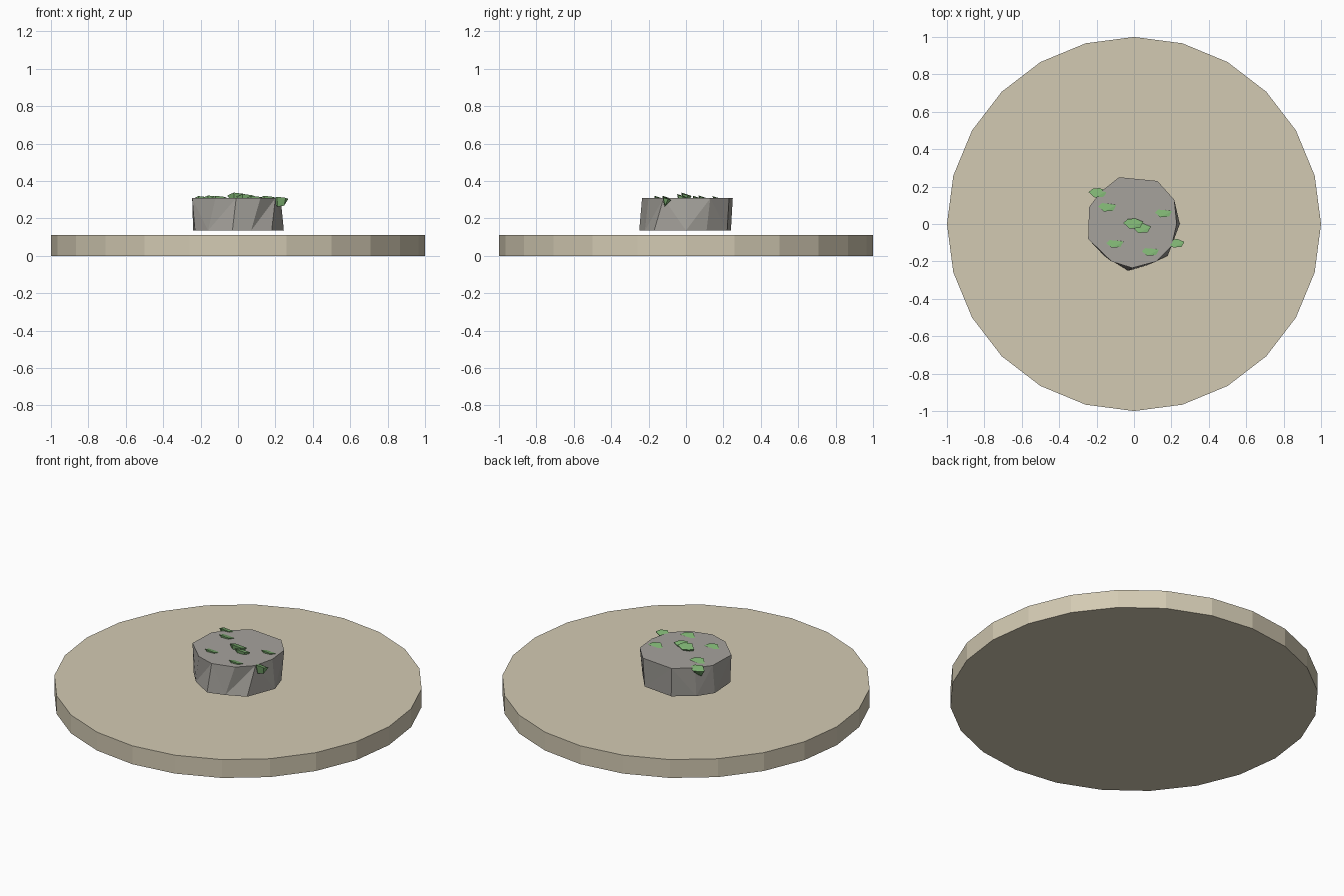
import bpy, bmesh, math
from mathutils import Vector

if "Cube" in bpy.data.objects:
    bpy.data.objects.remove(bpy.data.objects["Cube"])


def material(name, rgb):
    m = bpy.data.materials.new(name)
    m.diffuse_color = (*rgb, 1)
    m.use_nodes = True
    m.node_tree.nodes["Principled BSDF"].inputs["Base Color"].default_value = m.diffuse_color
    return m


SAND = material("sand", (0.65, 0.59, 0.45))
STONE = material("grey stone", (0.38, 0.365, 0.335))
MOSS = material("moss green", (0.21, 0.45, 0.17))


def finish(bm, name, mat):
    bmesh.ops.recalc_face_normals(bm, faces=bm.faces)
    mesh = bpy.data.meshes.new(name)
    bm.to_mesh(mesh)
    bm.free()
    mesh.materials.append(mat)
    ob = bpy.data.objects.new(name, mesh)
    bpy.context.collection.objects.link(ob)
    return ob


# Round sand base with 24 sides
bpy.ops.mesh.primitive_cylinder_add(vertices=24, radius=1, depth=0.11,
                                    location=(0, 0, 0.055))
base = bpy.context.object
base.name = "sand_base"
base.data.materials.append(SAND)

# Chipped rock: two uneven outlines joined by slanting facets
top = [(-0.24, 0.09), (-0.245, -0.08), (-0.12, -0.20), (-0.01, -0.235),
       (0.12, -0.20), (0.20, -0.12), (0.228, 0.0), (0.215, 0.13),
       (0.125, 0.23), (-0.08, 0.25), (-0.18, 0.17)]
bottom = [(-0.24, 0.07), (-0.23, -0.09), (-0.16, -0.17), (-0.03, -0.25),
          (0.07, -0.22), (0.18, -0.17), (0.245, 0.0), (0.21, 0.11),
          (0.12, 0.22), (-0.07, 0.24), (-0.18, 0.16)]
bm = bmesh.new()
hi = [bm.verts.new((x, y, 0.308)) for x, y in top]
lo = [bm.verts.new((x, y, 0.135)) for x, y in bottom]
bm.faces.new(hi)
bm.faces.new(lo[::-1])
n = len(hi)
for i in range(n):
    j = (i + 1) % n
    if i % 2:
        bm.faces.new((lo[i], lo[j], hi[i]))
        bm.faces.new((lo[j], hi[j], hi[i]))
    else:
        bm.faces.new((lo[i], lo[j], hi[j]))
        bm.faces.new((lo[i], hi[j], hi[i]))
finish(bm, "rock", STONE)

# Angular moss clumps: sharp ridge in front, sloping back, narrow underside
clump = [(-0.02, -0.022, 0.026), (0.028, -0.018, 0.020), (-0.05, 0.005, 0.012),
         (0.043, 0.010, 0.014), (0.005, 0.026, 0.006), (-0.03, 0.022, 0.012),
         (-0.018, -0.010, -0.03), (0.02, -0.008, -0.024)]
places = [(-0.19, 0.165, 0.292, 1.05), (-0.14, 0.09, 0.295, 1.05),
          (0.16, 0.058, 0.295, 1.0), (0.0, 0.0, 0.308, 1.15),
          (0.045, -0.025, 0.303, 1.05), (-0.10, -0.105, 0.295, 1.0),
          (0.228, -0.105, 0.291, 0.95), (0.09, -0.148, 0.295, 1.0)]
for i, (x, y, z, s) in enumerate(places):
    bm = bmesh.new()
    for p in clump:
        bm.verts.new(Vector((x, y, z)) + Vector(p) * s)
    bmesh.ops.convex_hull(bm, input=bm.verts[:])
    finish(bm, f"moss_clump_{i + 1}", MOSS)
